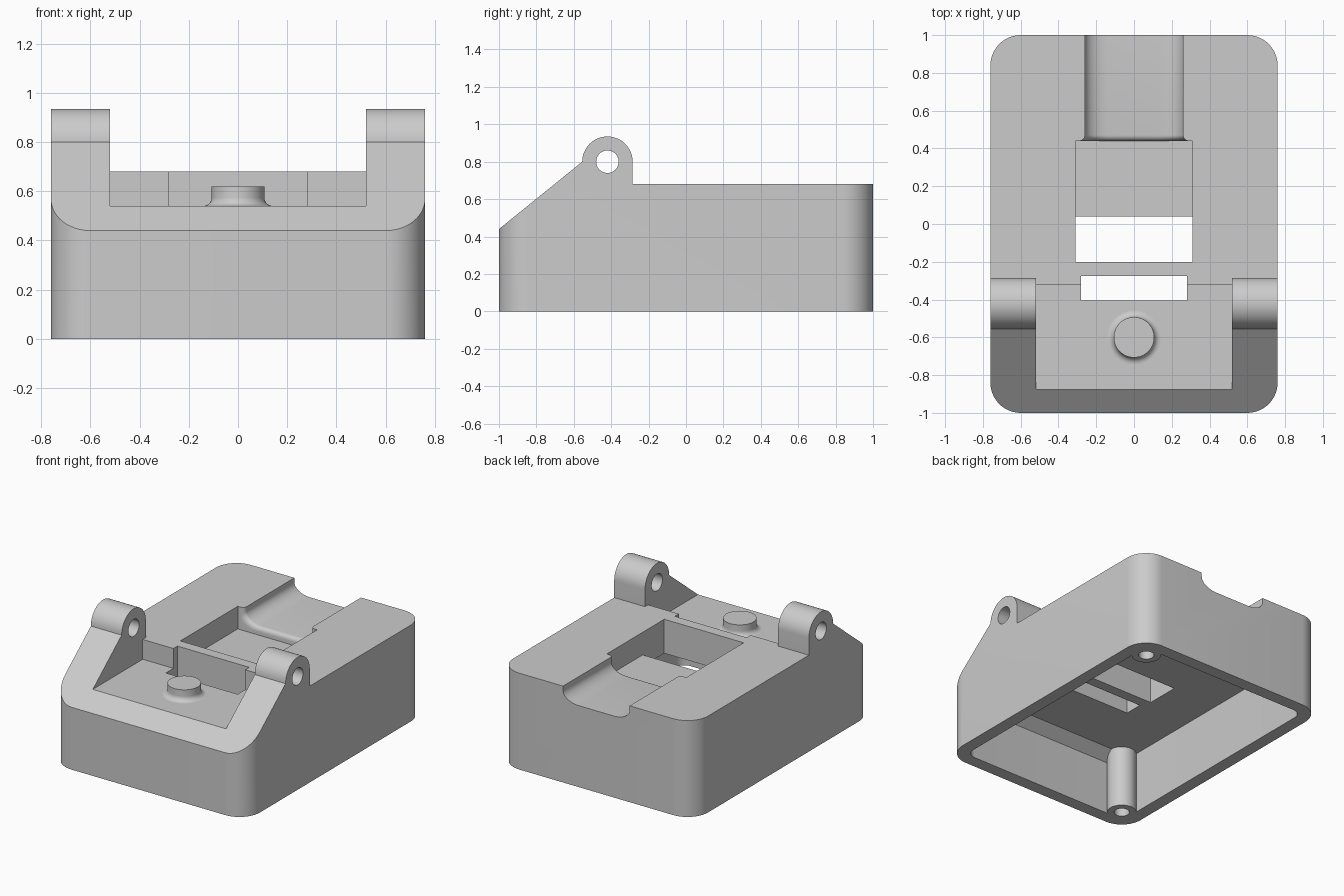
import bpy, bmesh, math
from mathutils import Matrix

cube = bpy.data.objects.get("Cube")
if cube:
    bpy.data.objects.remove(cube, do_unlink=True)

grey = bpy.data.materials.new("grey_plastic")
grey.use_nodes = True
GREY = (0.6, 0.6, 0.6, 1)
grey.diffuse_color = GREY
grey.node_tree.nodes["Principled BSDF"].inputs["Base Color"].default_value = GREY


def finish(name, bm):
    bmesh.ops.recalc_face_normals(bm, faces=bm.faces)
    mesh = bpy.data.meshes.new(name)
    bm.to_mesh(mesh)
    bm.free()
    mesh.materials.append(grey)
    obj = bpy.data.objects.new(name, mesh)
    bpy.context.collection.objects.link(obj)
    return obj


def loft(name, rings):
    """Skin closed rings of equal length and cap both ends."""
    bm = bmesh.new()
    loops = [[bm.verts.new(p) for p in ring] for ring in rings]
    for a, b in zip(loops, loops[1:]):
        for i in range(len(a)):
            j = (i + 1) % len(a)
            bm.faces.new((a[i], a[j], b[j], b[i]))
    bm.faces.new(loops[0])
    bm.faces.new(loops[-1])
    return finish(name, bm)


def box(name, x, y0, y1, z0, z1):
    ring = [(-x, y0), (x, y0), (x, y1), (-x, y1)]
    return loft(name, [[(*p, z) for p in ring] for z in (z0, z1)])


def cylinder(name, radius, center, length, axis="Z"):
    bm = bmesh.new()
    turn = Matrix.Rotation(math.pi / 2, 4, "Y") if axis == "X" else Matrix()
    bmesh.ops.create_cone(bm, cap_ends=True, segments=48, radius1=radius, radius2=radius,
                          depth=length, matrix=Matrix.Translation(center) @ turn)
    return finish(name, bm)


def arc(cx, cy, rx, ry, start, end, steps):
    angles = [math.radians(start + (end - start) * i / steps) for i in range(steps + 1)]
    return [(cx + rx * math.cos(a), cy + ry * math.sin(a)) for a in angles]


def boolean(obj, tool, operation="DIFFERENCE"):
    mod = obj.modifiers.new("cut", "BOOLEAN")
    mod.operation, mod.solver, mod.object = operation, "EXACT", tool
    bpy.context.view_layer.objects.active = obj
    bpy.ops.object.modifier_apply(modifier=mod.name)
    bpy.data.objects.remove(tool, do_unlink=True)


def rounded_block(name, x, y, r, z0, z1, side):
    """Rounded rectangle in plan, trimmed to a side outline in y and z."""
    plan = []
    for sx, sy, a in ((1, 1, 0), (-1, 1, 90), (-1, -1, 180), (1, -1, 270)):
        plan += arc(sx * (x - r), sy * (y - r), r, r, a, a + 90, 12)
    block = loft(name, [[(*p, z) for p in plan] for z in (z0, z1)])
    trim = loft("trim", [[(sx, *p) for p in side] for sx in (-1, 1)])
    boolean(block, trim, "INTERSECT")
    return block


def shade(obj):
    bpy.ops.object.select_all(action="DESELECT")
    obj.select_set(True)
    bpy.context.view_layer.objects.active = obj
    bpy.ops.object.shade_smooth_by_angle(angle=math.radians(30))


# Housing outline with sloped front and hinge ears
EAR_Y, EAR_Z, EAR_R = -0.42, 0.80, 0.135
outline = [(-1.1, 0), (1.1, 0), (1.1, 0.68), (EAR_Y + EAR_R, 0.68)]
outline += arc(EAR_Y, EAR_Z, EAR_R, EAR_R, 0, 180, 24)
outline += [(-1, 0.44), (-1.1, 0.359)]
housing = rounded_block("housing", 0.76, 1, 0.16, 0, 1.1, outline)

# Space between the ears, front pocket and slot
boolean(housing, box("ear_gap", 0.52, -1.2, 0.2, 0.68, 1.2))
boolean(housing, box("front_pocket", 0.52, -1.2, -0.32, 0.54, 1.3))
boolean(housing, cylinder("hinge_hole", 0.06, (0, EAR_Y, EAR_Z), 2, "X"))

# Hollow underside with screw posts in two opposite corners
POSTS = [(0.60, 0.84), (-0.60, -0.84)]
inner = [(-1, -0.1), (1, -0.1), (1, 0.44), (-0.83, 0.44), (-0.91, 0.38), (-1, 0.31)]
cavity = rounded_block("cavity", 0.67, 0.91, 0.07, -0.2, 0.8, inner)
for px, py in POSTS:
    boolean(cavity, cylinder("screw_post", 0.096, (px, py, 0.2), 1.2))
boolean(housing, cavity)
for px, py in POSTS:
    boolean(housing, cylinder("screw_hole", 0.05, (px, py, 0.1), 0.6))

# Slot, window and its recessed ledge
boolean(housing, box("slot", 0.28, -0.405, -0.275, 0.2, 1.2))
boolean(housing, box("ledge_recess", 0.31, -0.20, 0.44, 0.52, 1.2))
boolean(housing, box("window", 0.31, -0.20, 0.04, 0.2, 1.1))


# Cable groove, flared where it meets the ledge
def groove_ring(y, flare):
    half, low = 0.26 + flare, 0.575 - flare
    right = [(half, 0.9)] + arc(half - 0.12, low + 0.075, 0.12, 0.075, 0, -90, 10)
    left = [(-x, z) for x, z in reversed(right)]
    return [(x, y, z) for x, z in right + left]


FLARE = 0.03
stations = [(1.1, 0)]
stations += [(0.44 + FLARE - dx, FLARE - dz)
             for dx, dz in arc(0, 0, FLARE, FLARE, 90, 0, 6)]
stations.append((0.36, FLARE))
boolean(housing, loft("groove", [groove_ring(y, f) for y, f in stations]))
shade(housing)

# Round button with a filleted foot
FILLET = 0.035
profile = [(0.107, 0.62)] + arc(0.107 + FILLET, 0.54 + FILLET, FILLET, FILLET, 180, 270, 8)
profile.append((0.107 + FILLET, 0.53))
button = loft("button", [[(x, y - 0.6, z) for x, y in arc(0, 0, r, r, 0, 352.5, 47)]
                         for r, z in profile])
shade(button)
